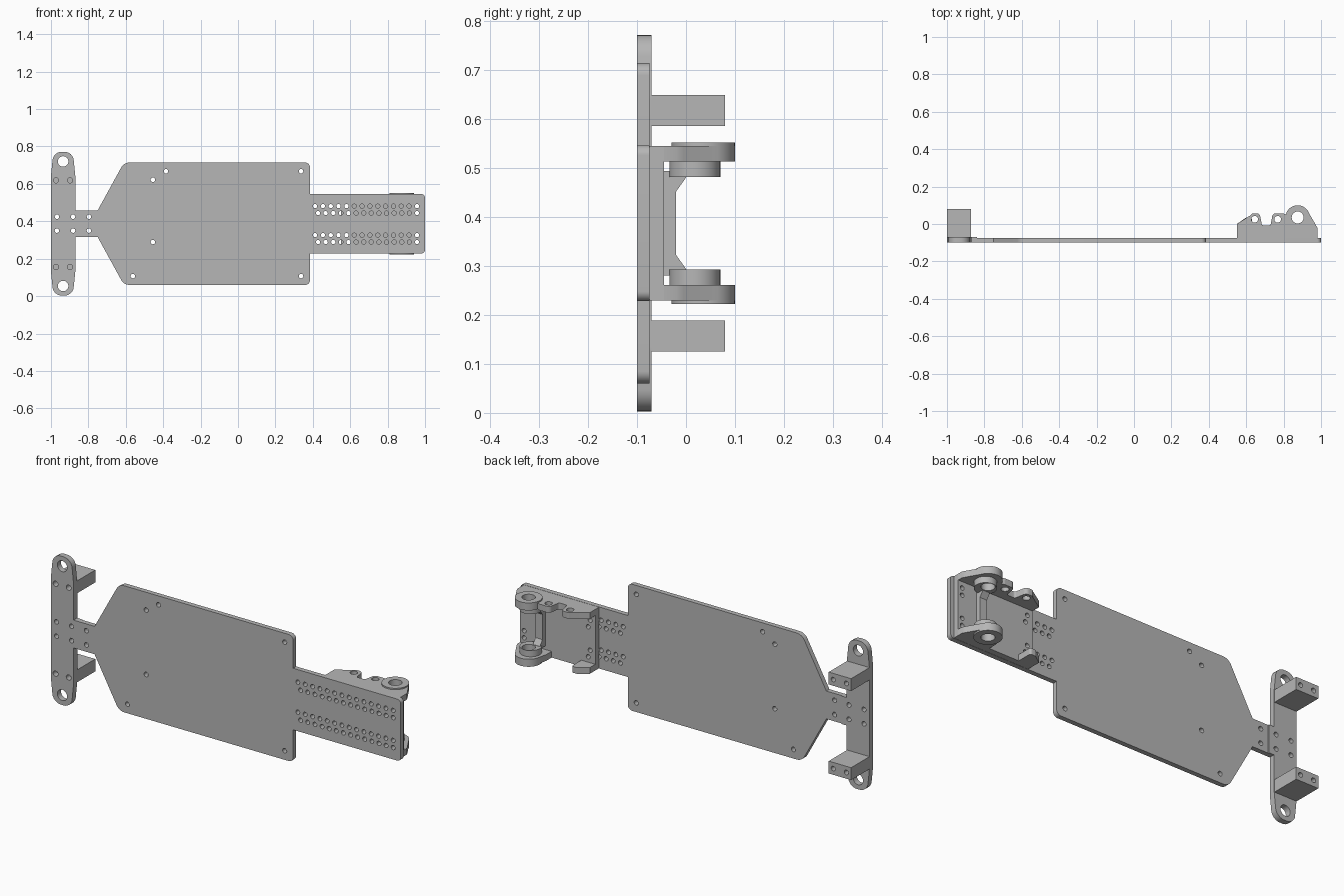
import bpy, bmesh, math
from mathutils import Matrix, Vector

cube = bpy.data.objects.get("Cube")
if cube:
    bpy.data.objects.remove(cube, do_unlink=True)

grey = bpy.data.materials.new("plastic_grey")
grey.use_nodes = True
COLOUR = (0.47, 0.47, 0.47, 1)
grey.diffuse_color = COLOUR
grey.node_tree.nodes["Principled BSDF"].inputs["Base Color"].default_value = COLOUR

MID = 0.387  # height of the mirror line

# How a profile's own axes and its extrusion map to the model
UPRIGHT = Matrix(((1, 0, 0), (0, 0, 1), (0, 1, 0)))   # drawn in x-z, depth along y
LEVEL = Matrix.Identity(3)                            # drawn in x-y, depth along z
SIDEWAYS = Matrix(((0, 0, 1), (1, 0, 0), (0, 1, 0)))  # drawn in y-z, depth along x


def arc(cx, cy, r, start, end, steps):
    angles = [math.radians(start + (end - start) * i / steps) for i in range(steps + 1)]
    return [(cx + r * math.cos(a), cy + r * math.sin(a)) for a in angles]


def circle(cx, cy, r, steps=20):
    return arc(cx, cy, r, 0, 360, steps)[:-1]


def rounded(corners, steps=6):
    """Outline from (x, y) or (x, y, radius) corners."""
    out = []
    for i, corner in enumerate(corners):
        p = Vector(corner[:2])
        if len(corner) == 2:
            out.append(tuple(p))
            continue
        a = (Vector(corners[i - 1][:2]) - p).normalized()
        b = (Vector(corners[(i + 1) % len(corners)][:2]) - p).normalized()
        half = a.angle(b) / 2
        reach = corner[2] / math.tan(half)
        centre = p + (a + b).normalized() * corner[2] / math.sin(half)
        u, v = p + a * reach - centre, p + b * reach - centre
        for k in range(steps + 1):
            d = u.lerp(v, k / steps).normalized() * corner[2]
            out.append(tuple(centre + d))
    return out


def mirrored(half):
    """Close a lower outline with its reflection over the mirror line."""
    return half + [(p[0], 2 * MID - p[1], *p[2:]) for p in reversed(half)]


def both(z):
    return (z, 2 * MID - z)


def plate(name, outline, holes, low, high, frame):
    """Extrude an outline with holes from low to high."""
    curve = bpy.data.curves.new(name, "CURVE")
    curve.dimensions = "2D"
    curve.fill_mode = "BOTH"
    curve.extrude = (high - low) / 2
    for loop in [outline] + holes:
        spline = curve.splines.new("POLY")
        spline.points.add(len(loop) - 1)
        for point, (x, y) in zip(spline.points, loop):
            point.co = (x, y, 0, 1)
        spline.use_cyclic_u = True
    temp = bpy.data.objects.new(name + "_curve", curve)
    bpy.context.collection.objects.link(temp)
    graph = bpy.context.evaluated_depsgraph_get()
    mesh = bpy.data.meshes.new_from_object(temp.evaluated_get(graph))
    bpy.data.objects.remove(temp, do_unlink=True)
    mesh.name = name
    bm = bmesh.new()
    bm.from_mesh(mesh)
    bmesh.ops.remove_doubles(bm, verts=bm.verts, dist=0.00005)
    for v in bm.verts:
        v.co = frame @ (v.co + Vector((0, 0, (low + high) / 2)))
    bmesh.ops.recalc_face_normals(bm, faces=bm.faces)
    bm.to_mesh(mesh)
    bm.free()
    mesh.materials.clear()
    mesh.materials.append(grey)
    obj = bpy.data.objects.new(name, mesh)
    bpy.context.collection.objects.link(obj)
    bpy.ops.object.select_all(action="DESELECT")
    obj.select_set(True)
    bpy.context.view_layer.objects.active = obj
    bpy.ops.object.shade_smooth_by_angle(angle=math.radians(30))
    return obj


# Main plate with tapered neck and perforated tail
deck = mirrored([(-0.84, 0.315), (-0.75, 0.315), (-0.61, 0.06, 0.05), (0.385, 0.06, 0.025),
                 (0.385, 0.228), (1.0, 0.228, 0.02)][::-1])
spots = [(-0.455, 0.622), (-0.385, 0.668), (0.337, 0.668),
         (-0.455, 0.289), (-0.562, 0.107), (0.337, 0.107)]
deck_holes = [circle(x, z, 0.012) for x, z in spots]
deck_holes += [circle(-0.797, z, 0.012) for z in both(0.35)]
ROWS = [(0.481, 0.412), (0.444, 0.428), (0.326, 0.412), (0.289, 0.428)]
END = 0.957
for z, start in ROWS:
    deck_holes += [circle(start + (END - start) * k / 13, z, 0.0115, 14) for k in range(14)]
plate("main_plate", rounded(deck), deck_holes, -0.1, -0.075, UPRIGHT)

# Upright cross plate at the narrow end
cross = mirrored([(-0.84, 0.315), (-0.87, 0.315), (-0.87, 0.13, 0.1),
                  (-0.883, 0.003, 0.048), (-0.987, 0.003, 0.048), (-1.0, 0.13, 0.1)])
PEGS = (-0.973, -0.898)
cross_holes = [circle(-0.935, z, 0.028, 28) for z in both(0.054)]
cross_holes += [circle(x, z, 0.012) for x in (-0.968, -0.882) for z in both(0.35)]
cross_holes += [circle(x, z, 0.014) for x in PEGS for z in both(0.155)]
plate("cross_plate", rounded(cross), cross_holes, -0.1, -0.07, UPRIGHT)

# Square mounting blocks with blind screw holes
for side, z in zip(("lower", "upper"), both(0.157)):
    box = [(-1, z - 0.032), (-0.872, z - 0.032), (-0.872, z + 0.032), (-1, z + 0.032)]
    plate(side + "_block", box, [], -0.07, 0.02, UPRIGHT)
    plate(side + "_block_end", box, [circle(x, z, 0.012) for x in PEGS], 0.02, 0.08, UPRIGHT)

# Bracket base behind the tail
base = [(0.55, 0.23), (0.98, 0.23), (0.98, 0.544), (0.55, 0.544)]
plate("bracket_base", base,
      [circle(x, z, 0.0115, 14) for z, start in ROWS
       for x in (start + (END - start) * 4 / 13, END)], -0.075, -0.045, UPRIGHT)

# Bracket side walls with bearing eyes
EYE = (0.875, 0.035)
bore = circle(*EYE, 0.032, 28)
eye_edge = arc(*EYE, 0.065, 165, 20, 20) + [(0.972, -0.005), (0.98, -0.02), (0.98, -0.075)]
upper = [(0.55, -0.075), (0.55, 0.0), (0.622, 0.046), (0.634, 0.057, 0.015), (0.672, 0.057, 0.02),
         (0.684, -0.007, 0.01), (0.73, -0.007, 0.01), (0.742, 0.057, 0.02), (0.796, 0.057, 0.015)]
lower = [(0.55, -0.075), (0.55, 0.0), (0.6, 0.035, 0.01), (0.63, 0.035, 0.012),
         (0.63, -0.045), (0.8, -0.045), (0.8, 0.0)]
plate("upper_wall", rounded(upper + eye_edge),
      [bore, circle(0.645, 0.025, 0.018), circle(0.768, 0.025, 0.018)], 0.513, 0.545, LEVEL)
plate("lower_wall", rounded(lower + eye_edge), [bore], 0.229, 0.261, LEVEL)

# Raised bearing rims outside and bosses inside
for side, rim, boss in (("lower", (0.222, 0.229), (0.261, 0.293)),
                        ("upper", (0.545, 0.552), (0.481, 0.513))):
    plate(side + "_rim", circle(*EYE, 0.065, 36), [bore], *rim, LEVEL)
    plate(side + "_boss", circle(EYE[0], 0.018, 0.052, 32), [bore], *boss, LEVEL)

# Brace bar between the bosses
brace = mirrored([(-0.046, 0.28), (0.0, 0.28), (0.0, 0.294), (-0.02, 0.322)])
plate("brace_bar", brace, [], 0.835, 0.875, SIDEWAYS)
